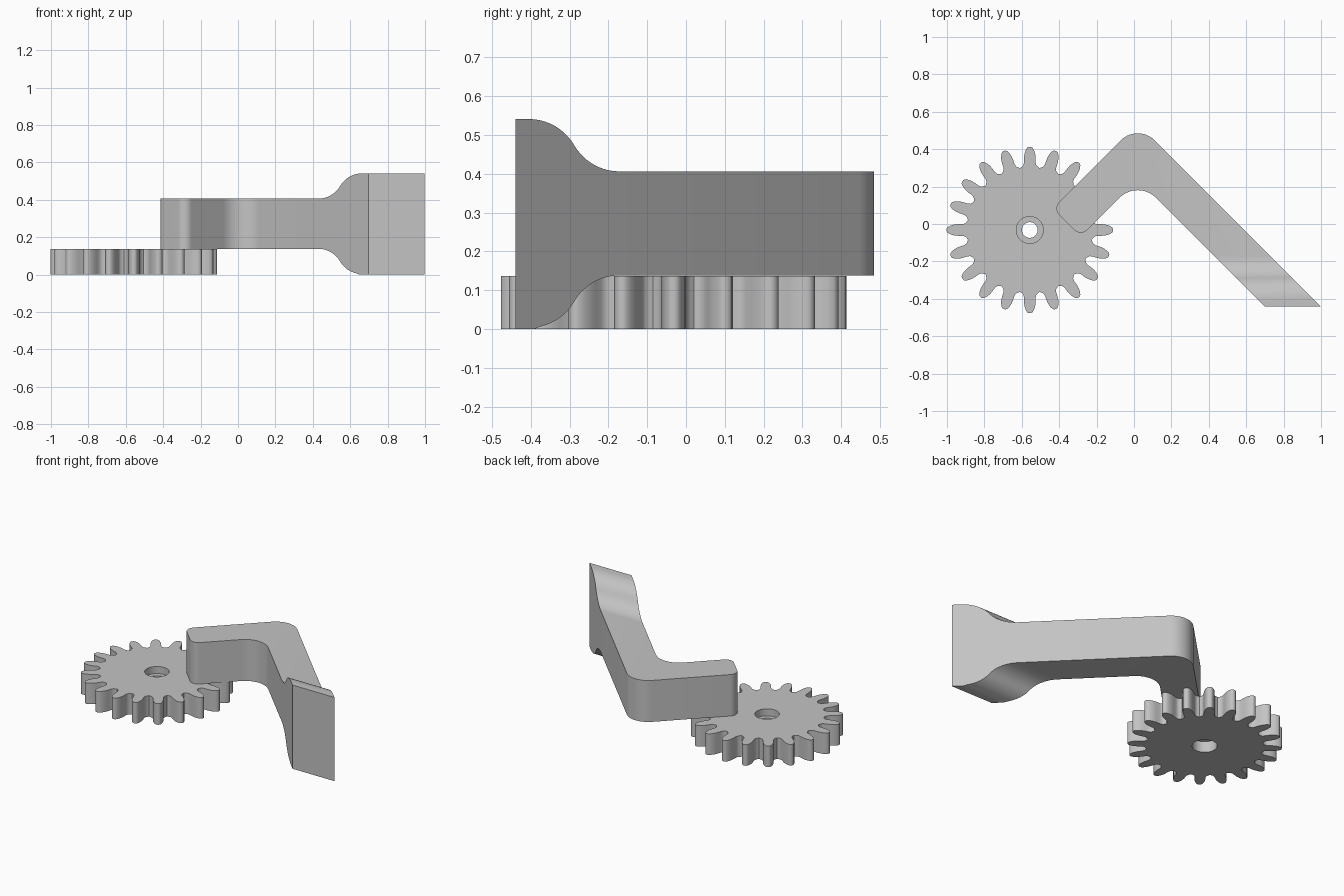
import bpy, bmesh, math
from mathutils import Vector, Matrix

if "Cube" in bpy.data.objects:
    bpy.data.objects.remove(bpy.data.objects["Cube"])

grey = bpy.data.materials.new("plain grey")
grey.diffuse_color = (0.55, 0.55, 0.55, 1)
grey.use_nodes = True
grey.node_tree.nodes["Principled BSDF"].inputs["Base Color"].default_value = grey.diffuse_color


def prism(name, outline, low, high, axes="xy"):
    """Extrude a 2D outline along z, or along x when axes is 'yz'."""
    bm = bmesh.new()
    place = (lambda a, b, h: (a, b, h)) if axes == "xy" else (lambda a, b, h: (h, a, b))
    face = bm.faces.new([bm.verts.new(place(a, b, low)) for a, b in outline])
    top = bmesh.ops.extrude_face_region(bm, geom=[face])["geom"]
    shift = Vector(place(0, 0, high - low))
    bmesh.ops.translate(bm, vec=shift, verts=[g for g in top if isinstance(g, bmesh.types.BMVert)])
    bmesh.ops.recalc_face_normals(bm, faces=bm.faces)
    mesh = bpy.data.meshes.new(name)
    bm.to_mesh(mesh)
    bm.free()
    mesh.materials.append(grey)
    obj = bpy.data.objects.new(name, mesh)
    bpy.context.collection.objects.link(obj)
    return obj


def select(obj):
    bpy.ops.object.select_all(action="DESELECT")
    obj.select_set(True)
    bpy.context.view_layer.objects.active = obj


def cut(obj, cutter, operation):
    cutter.hide_render = True
    select(obj)
    mod = obj.modifiers.new("cut", "BOOLEAN")
    mod.operation, mod.solver, mod.object = operation, "EXACT", cutter
    bpy.ops.object.modifier_apply(modifier=mod.name)
    bpy.data.objects.remove(cutter)


def rounded(corners, steps=10):
    """Round right-angled corners given as (x, y, radius)."""
    out = []
    for i, (x, y, r) in enumerate(corners):
        p = Vector((x, y))
        if r == 0:
            out.append(p)
            continue
        a = (Vector(corners[i - 1][:2]) - p).normalized() * r
        b = (Vector(corners[(i + 1) % len(corners)][:2]) - p).normalized() * r
        for k in range(steps + 1):
            t = math.pi / 2 * k / steps
            out.append(p + a * (1 - math.sin(t)) + b * (1 - math.cos(t)))
    return out


def circle(cx, cy, r, n=48):
    return [(cx + r * math.cos(2 * math.pi * k / n), cy + r * math.sin(2 * math.pi * k / n)) for k in range(n)]


# Gear: 20 rounded teeth, tooth half described as (radius, half width)
CX, CY, TEETH, THICK = -0.557, -0.032, 20, 0.136
flank = [(0.338, 0.043), (0.346, 0.035), (0.36, 0.031), (0.385, 0.031), (0.405, 0.029),
         (0.425, 0.023), (0.439, 0.015), (0.444, 0.008)]
tooth = [(r, -w) for r, w in flank] + [(0.445, 0)] + [(r, w) for r, w in reversed(flank)] 
outline = []
for i in range(TEETH):
    turn = Matrix.Rotation(2 * math.pi * i / TEETH, 2)
    points = [turn @ Vector(p) for p in tooth]
    points.append(Matrix.Rotation(2 * math.pi * (i + 0.5) / TEETH, 2) @ Vector((0.335, 0)))
    outline += [(CX + p.x, CY + p.y) for p in points]
gear = prism("gear", outline, 0, THICK)

# Bore with a thin inner lip
for radius, low, high in ((0.072, 0.09, 0.3), (0.072, -0.1, 0.07), (0.042, -0.2, 0.4)):
    cut(gear, prism("bore_cutter", circle(CX, CY, radius), low, high), "DIFFERENCE")

# Bent arm: plan outline with rounded elbow and rounded tip
END_Y = -0.44
arm = prism("arm", rounded([
    (0.998, END_Y, 0), (0.02, 0.538, 0.128), (-0.435, 0.083, 0.05),
    (-0.285, -0.067, 0.05), (0.02, 0.238, 0.138), (0.698, END_Y, 0)]), -0.1, 0.7)

# Side profile: S-shaped flare towards the front end, mirrored about mid height
MID, R, Y0 = 0.272, 0.135, -0.405
half = [(END_Y - 0.1, 0.541)]
for k in range(11):
    t = math.radians(60) * k / 10
    half.append((Y0 + R * math.sin(t), 0.541 - R * (1 - math.cos(t))))
for k in range(9, -1, -1):
    t = math.radians(60) * k / 10
    half.append((Y0 + R * (2 * math.sin(math.radians(60)) - math.sin(t)), 0.406 + R * (1 - math.cos(t))))
half.append((0.7, 0.406))
profile = half + [(y, 2 * MID - z) for y, z in reversed(half)]
profile = [(y, max(z, 0.0) if z > 0.004 else 0.0) for y, z in profile]
cut(arm, prism("flare_cutter", profile, -1.3, 1.3, "yz"), "INTERSECT")

for obj in (gear, arm):
    select(obj)
    bpy.ops.object.shade_smooth_by_angle(angle=math.radians(30))
